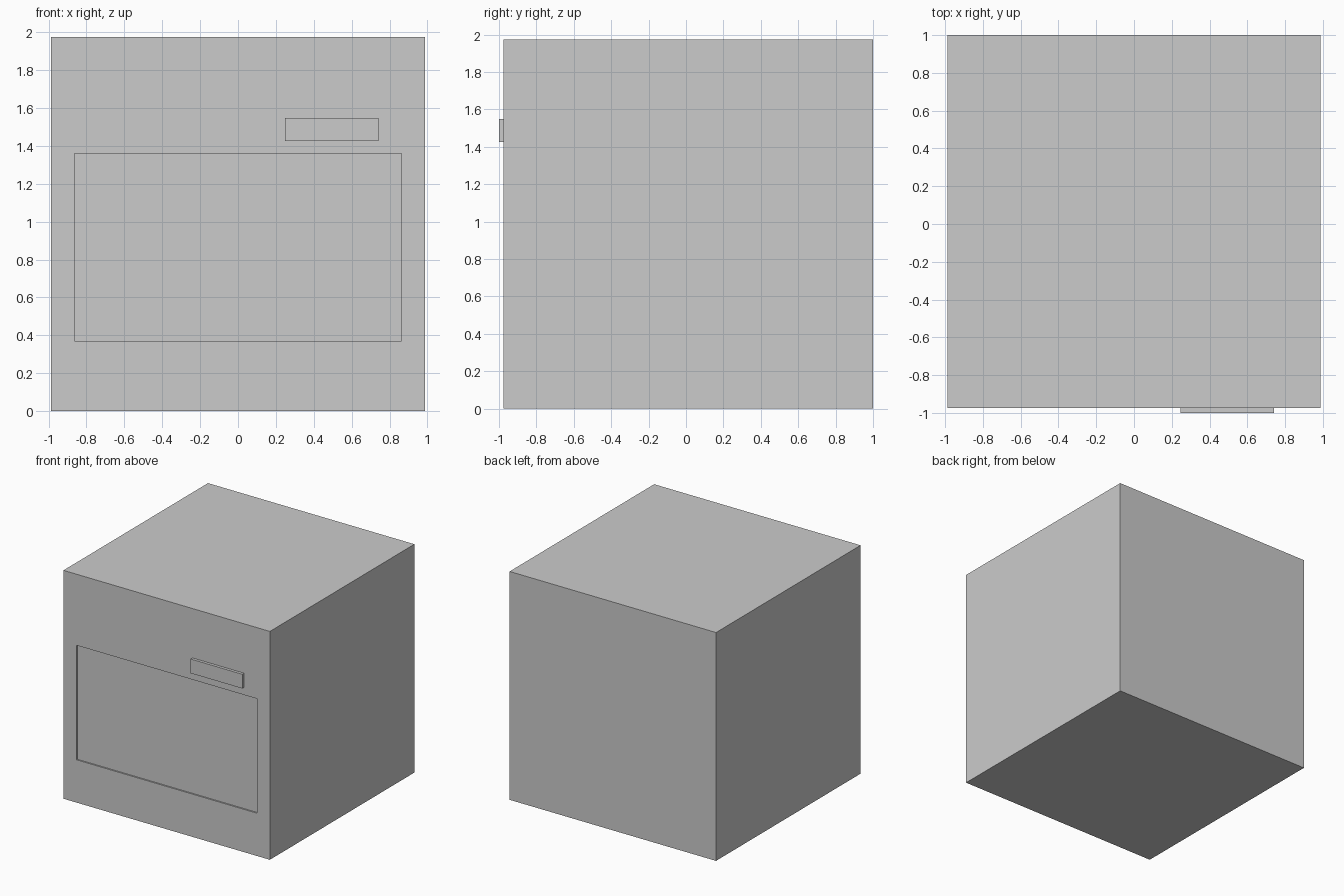
import bpy

if "Cube" in bpy.data.objects:
    bpy.data.objects.remove(bpy.data.objects["Cube"])

S = 1.975          # cabinet edge length
FRONT = -0.975     # y of the front face
RECESS = 0.012     # depth of the front panel recess


def box(name, x, y, z):
    """Axis-aligned box from (min, max) ranges."""
    bpy.ops.mesh.primitive_cube_add(
        size=1, location=[(a + b) / 2 for a, b in (x, y, z)])
    ob = bpy.context.object
    ob.name = name
    ob.scale = [b - a for a, b in (x, y, z)]
    bpy.ops.object.transform_apply(location=False, rotation=False, scale=True)
    return ob


# Cabinet body
body = box("cabinet_body", (-S / 2, S / 2), (FRONT, FRONT + S), (0, S))

# Shallow recessed panel in the front face
cutter = box("panel_cutter", (-0.863, 0.863), (FRONT - 0.1, FRONT + RECESS), (0.37, 1.36))
cutter.hide_render = True
cutter.display_type = 'WIRE'
cut = body.modifiers.new("panel_recess", 'BOOLEAN')
cut.operation = 'DIFFERENCE'
cut.solver = 'EXACT'
cut.object = cutter

# Raised bar above the panel, on the right
box("front_bar", (0.247, 0.741), (-1.0, FRONT), (1.425, 1.548))
